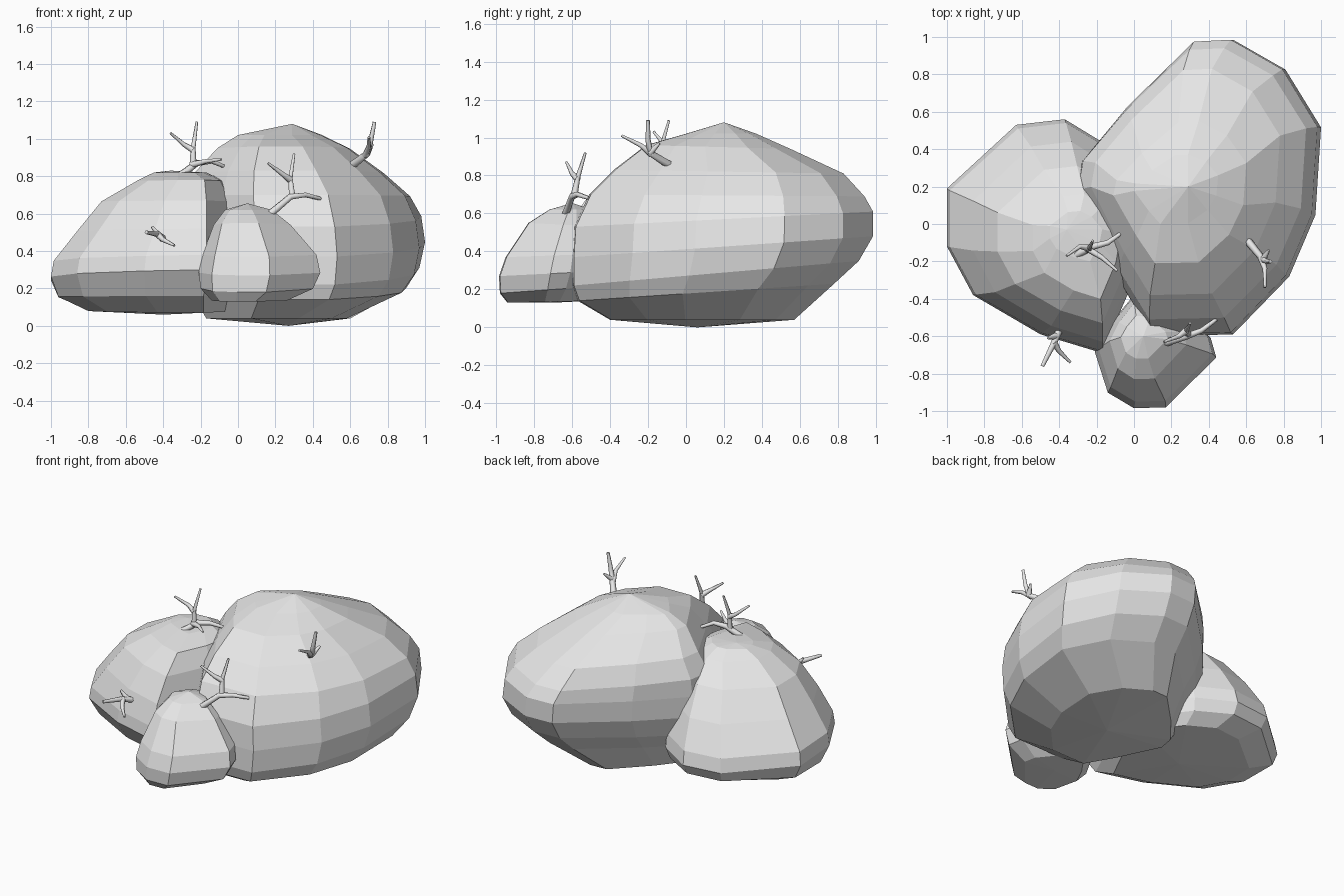
import bpy
import bmesh

cube = bpy.data.objects.get("Cube")
if cube:
    bpy.data.objects.remove(cube, do_unlink=True)

# One plain stone colour for everything
GREY = (0.8, 0.8, 0.8, 1.0)
stone = bpy.data.materials.new("stone_grey")
stone.use_nodes = True
stone.diffuse_color = GREY
stone.node_tree.nodes["Principled BSDF"].inputs["Base Color"].default_value = GREY


def rock(name, outline, rings, top, bottom):
    """Stack a plan outline into rings (x range, y range, front and back height)."""
    xs, ys = zip(*outline)
    x0, y0, w, d = min(xs), min(ys), max(xs) - min(xs), max(ys) - min(ys)
    unit = [((x - x0) / w, (y - y0) / d) for x, y in outline]
    bm = bmesh.new()
    loops = []
    for xl, xh, yl, yh, zf, zb in rings:
        loops.append([bm.verts.new((xl + u * (xh - xl), yl + v * (yh - yl),
                                    zf + v * (zb - zf))) for u, v in unit])
    n = len(unit)
    tip, base = bm.verts.new(top), bm.verts.new(bottom)
    for i in range(n):
        j = (i + 1) % n
        for lo, hi in zip(loops, loops[1:]):
            bm.faces.new((lo[i], lo[j], hi[j], hi[i]))
        bm.faces.new((loops[-1][i], loops[-1][j], tip))
        bm.faces.new((loops[0][j], loops[0][i], base))
    bmesh.ops.recalc_face_normals(bm, faces=bm.faces)
    mesh = bpy.data.meshes.new(name)
    bm.to_mesh(mesh)
    bm.free()
    mesh.materials.append(stone)
    obj = bpy.data.objects.new(name, mesh)
    bpy.context.collection.objects.link(obj)


def twig(name, branches, thick=0.02):
    """Tapered forked twig; the first branch is the stem."""
    curve = bpy.data.curves.new(name, "CURVE")
    curve.dimensions = "3D"
    curve.bevel_depth = thick
    curve.bevel_resolution = 1
    curve.use_fill_caps = True
    for k, path in enumerate(branches):
        spline = curve.splines.new("POLY")
        spline.points.add(len(path) - 1)
        for i, p in enumerate(path):
            spline.points[i].co = (*p, 1)
            taper = i / (len(path) - 1)
            spline.points[i].radius = (1.1 if k == 0 else 0.95) - 0.6 * taper
    curve.materials.append(stone)
    obj = bpy.data.objects.new(name, curve)
    bpy.context.collection.objects.link(obj)
    bpy.ops.object.select_all(action="DESELECT")
    obj.select_set(True)
    bpy.context.view_layer.objects.active = obj
    bpy.ops.object.convert(target="MESH")


# Large boulder, at the back and left
rock("large_boulder",
     [(.33, .98), (-.03, .63), (-.28, .33), (-.31, .16), (-.08, -.3), (.1, -.6),
      (.53, -.59), (.83, -.28), (.97, .05), (1, .52), (.81, .83), (.53, .99)],
     [(-.17, .6, -.4, .57, .04, .04), (-.25, .9, -.57, .78, .14, .23),
      (-.29, .97, -.6, .91, .22, .35), (-.31, 1, -.6, .985, .37, .48),
      (-.31, .98, -.59, .985, .53, .61), (-.3, .92, -.51, .94, .7, .69),
      (-.23, .78, -.38, .83, .83, .81), (-.11, .6, -.21, .55, .96, .94),
      (0, .45, 0, .37, 1.02, 1.02)],
     (.29, .2, 1.08), (.27, .06, 0))

# Medium boulder, leaning against its side
rock("medium_boulder",
     [(-.37, .56), (-.63, .53), (-1, .19), (-1, -.12), (-.86, -.38), (-.5, -.59),
      (-.17, -.69), (.02, -.25), (.08, .1), (-.14, .42)],
     [(-.8, 0, -.42, .4, .07, .09), (-.96, .05, -.59, .52, .16, .15),
      (-1, .08, -.69, .56, .3, .22), (-.985, .08, -.68, .54, .38, .31),
      (-.86, .04, -.63, .44, .52, .49), (-.73, 0, -.53, .31, .67, .66),
      (-.54, -.07, -.4, .16, .78, .77), (-.45, -.17, -.2, .07, .82, .82)],
     (-.36, -.03, .83), (-.4, -.05, .06))

# Small boulder, in front
rock("small_boulder",
     [(0, -.4), (-.13, -.55), (-.21, -.69), (-.14, -.9), (0, -.98), (.17, -.975),
      (.44, -.72), (.41, -.62), (.2, -.42)],
     [(-.14, .26, -.94, -.5, .13, .14), (-.2, .4, -.98, -.42, .18, .22),
      (-.21, .44, -.985, -.38, .27, .3), (-.19, .42, -.95, -.38, .37, .39),
      (-.13, .28, -.83, -.42, .55, .53), (-.07, .18, -.72, -.49, .62, .62)],
     (.05, -.6, .655), (.05, -.7, .13))

# Twigs growing out of the boulders
twig("medium_top_twig", [
    [(-.34, -.18, .78), (-.22, -.12, .87), (-.14, -.1, .88), (-.07, -.05, .85)],
    [(-.24, -.13, .86), (-.24, -.13, .95), (-.22, -.09, 1.09)],
    [(-.24, -.13, .94), (-.29, -.12, .97), (-.36, -.17, 1.03)],
    [(-.25, -.13, .86), (-.17, -.18, .88), (-.09, -.25, .89)]])
twig("small_top_twig", [
    [(.15, -.64, .58), (.28, -.6, .69), (.36, -.57, .7), (.44, -.51, .68)],
    [(.29, -.59, .69), (.28, -.57, .79), (.3, -.53, .92)],
    [(.28, -.57, .78), (.24, -.6, .81), (.16, -.63, .87)]])
twig("large_side_twig", [
    [(.6, -.08, .85), (.69, -.19, .92), (.71, -.2, .99), (.73, -.2, 1.09)],
    [(.68, -.18, .91), (.7, -.24, .96), (.7, -.34, 1.01)],
    [(.69, -.19, .92), (.72, -.14, .97)]])
twig("medium_front_twig", [
    [(-.37, -.5, .44), (-.43, -.64, .49), (-.49, -.76, .5)],
    [(-.43, -.63, .49), (-.4, -.68, .46), (-.34, -.74, .43)],
    [(-.42, -.6, .48), (-.46, -.61, .53)]])
